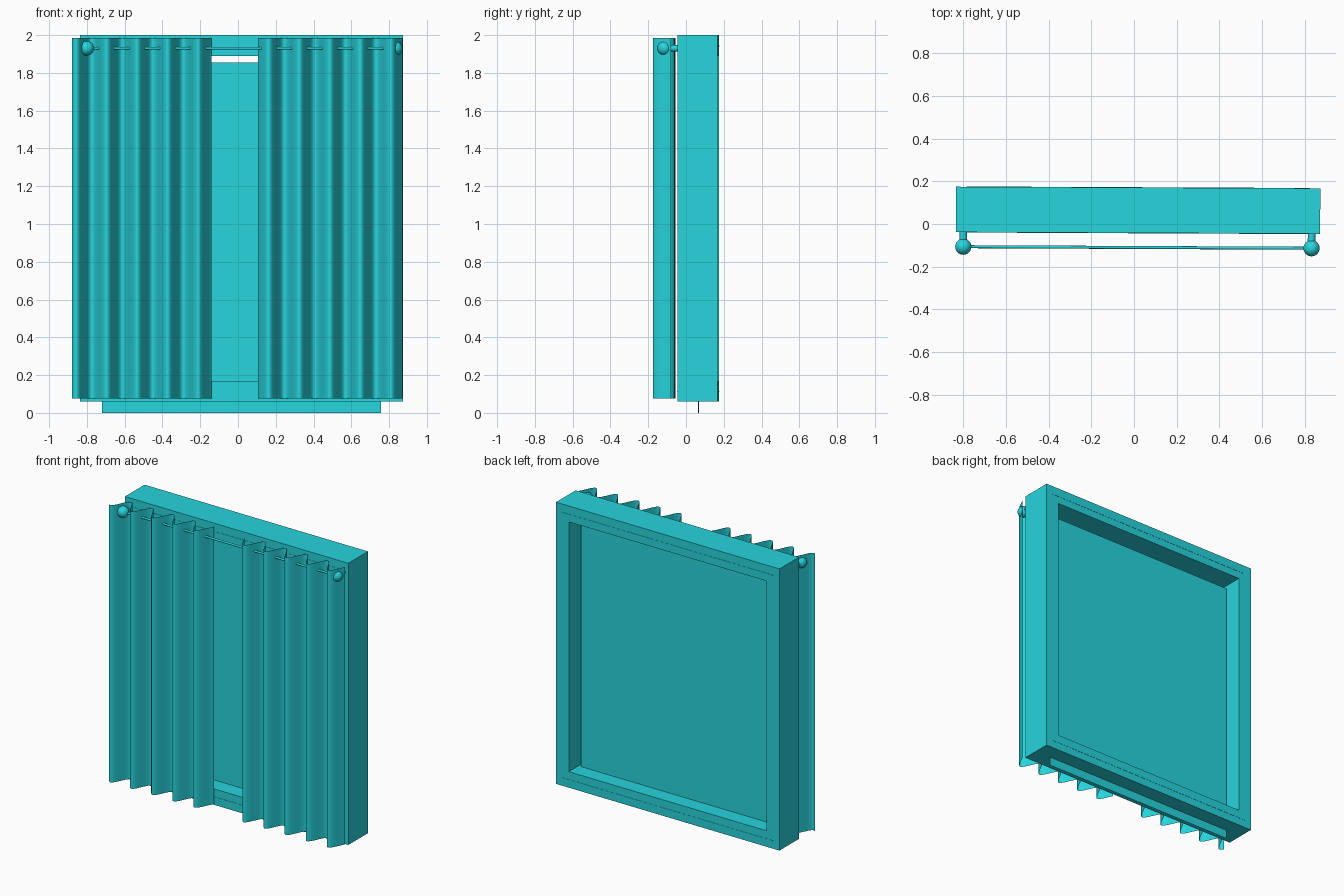
import bpy, bmesh, math
from mathutils import Matrix

if "Cube" in bpy.data.objects:
    bpy.data.objects.remove(bpy.data.objects["Cube"])

mat = bpy.data.materials.new("cyan")
mat.diffuse_color = (0.02, 0.66, 0.72, 1)
mat.use_nodes = True
mat.node_tree.nodes["Principled BSDF"].inputs["Base Color"].default_value = mat.diffuse_color
TWIST = Matrix.Rotation(-0.0045, 4, 'Z')   # whole model is turned very slightly


def finish(name, bm, smooth=False):
    me = bpy.data.meshes.new(name)
    bm.transform(TWIST)
    bm.to_mesh(me)
    bm.free()
    me.materials.append(mat)
    ob = bpy.data.objects.new(name, me)
    bpy.context.collection.objects.link(ob)
    if smooth:
        for p in me.polygons:
            p.use_smooth = True
    return ob


def box(name, x, y, z):
    bm = bmesh.new()
    m = Matrix.Translation([(a + b) / 2 for a, b in (x, y, z)]) \
        @ Matrix.Diagonal([b - a for a, b in (x, y, z)] + [1])
    bmesh.ops.create_cube(bm, size=1, matrix=m)
    return finish(name, bm)


def cylinder(name, centre, radius, length, axis):
    bm = bmesh.new()
    rot = Matrix.Rotation(math.pi / 2, 4, 'Y' if axis == 'X' else 'X')
    bmesh.ops.create_cone(bm, cap_ends=True, segments=20, radius1=radius, radius2=radius,
                          depth=length, matrix=Matrix.Translation(centre) @ rot)
    ob = finish(name, bm)
    bpy.context.view_layer.objects.active = ob
    ob.select_set(True)
    bpy.ops.object.shade_smooth_by_angle()
    ob.select_set(False)


# window frame: one closed ring with a rectangular opening
FRONT, BACK = -0.042, 0.171
bm = bmesh.new()
rects = ((-0.835, 0.873, 0.06, 2.0), (-0.735, 0.775, 0.17, 1.89))
rings = []
for y in (FRONT, BACK):
    for x0, x1, z0, z1 in rects:
        rings.append([bm.verts.new((x, y, z))
                      for x, z in ((x0, z0), (x1, z0), (x1, z1), (x0, z1))])
fo, fi, bo, bi = rings
for a, b in ((fo, fi), (fi, bi), (bi, bo), (bo, fo)):
    for i in range(4):
        j = (i + 1) % 4
        bm.faces.new((a[i], a[j], b[j], b[i]))
bmesh.ops.recalc_face_normals(bm, faces=bm.faces)
finish("window_frame", bm)

# thin seams running along the top and bottom rails
for name, z in (("top_seam", 1.942), ("bottom_seam", 0.114)):
    box(name, (-0.785, 0.825), (FRONT - 0.0015, BACK + 0.0015), (z - 0.002, z + 0.002))

# glass sheet, sitting low so that it pokes out below the frame
bm = bmesh.new()
bm.faces.new([bm.verts.new((x, 0.066, z))
              for x, z in ((-0.72, 0), (0.757, 0), (0.757, 1.855), (-0.72, 1.855))])
finish("glass_pane", bm)

# curtains: wavy single sheets
for name, x0, x1, peak in (("left_curtain", -0.878, -0.14, -0.21),
                           ("right_curtain", 0.107, 0.87, 0.164)):
    bm = bmesh.new()
    n = 90
    cols = []
    for i in range(n + 1):
        x = x0 + (x1 - x0) * i / n
        y = -0.115 - 0.057 * math.cos(2 * math.pi * (x - peak) / 0.1615)
        cols.append([bm.verts.new((x, y, z)) for z in (0.075, 1.985)])
    for a, b in zip(cols, cols[1:]):
        bm.faces.new((a[0], b[0], b[1], a[1]))
    finish(name, bm, True)

# curtain rod with ball ends and wall brackets
ROD_Y, ROD_Z = -0.11, 1.93
cylinder("curtain_rod", (0.017, ROD_Y, ROD_Z), 0.007, 1.63, 'X')
for side, x in (("left", -0.80), ("right", 0.833)):
    bm = bmesh.new()
    bmesh.ops.create_uvsphere(bm, u_segments=24, v_segments=16, radius=0.038,
                              matrix=Matrix.Translation((x, ROD_Y, ROD_Z)))
    finish(side + "_finial", bm, True)
    cylinder(side + "_bracket", (x, -0.075, ROD_Z), 0.018, 0.07, 'Y')
